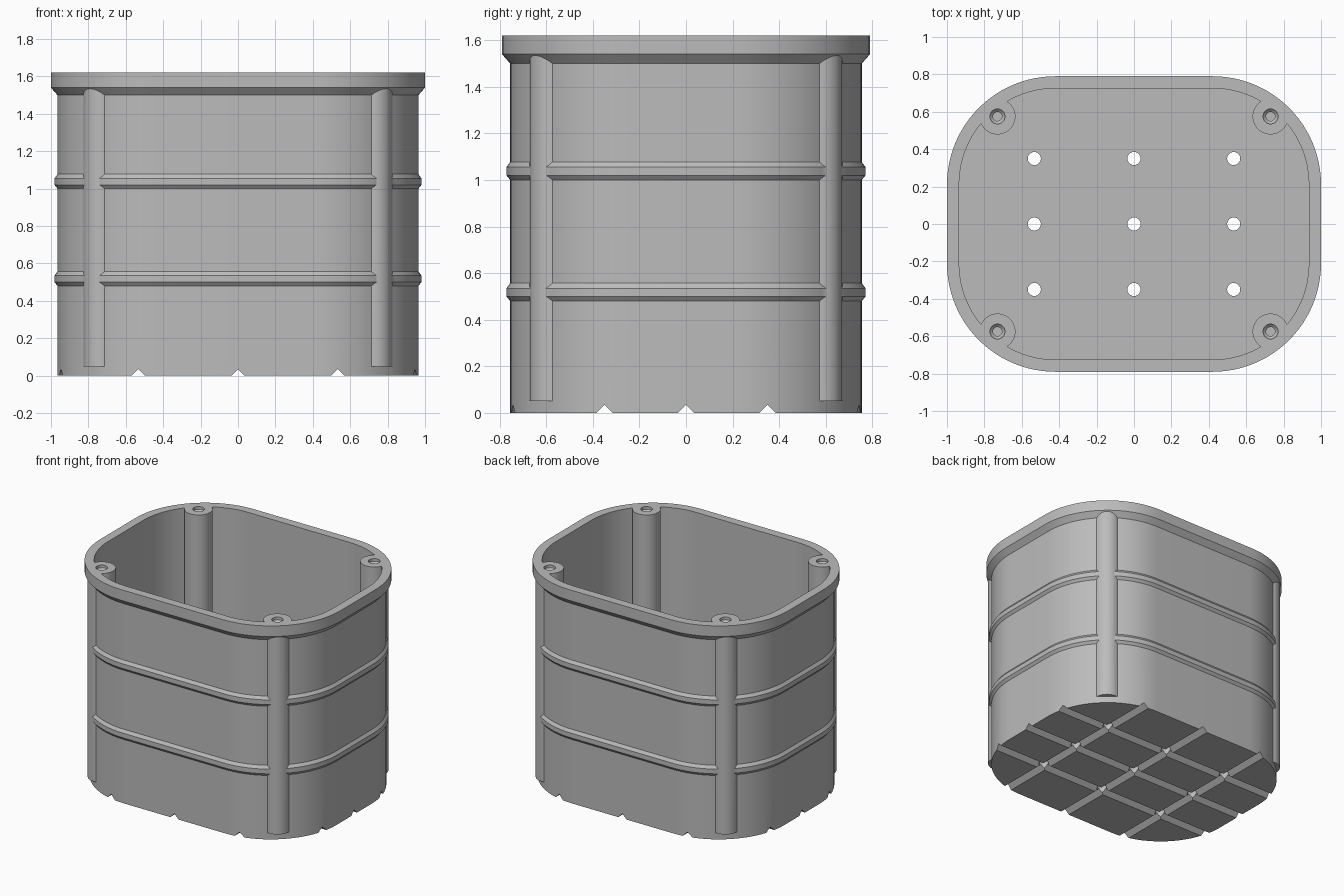
import bpy, bmesh, math
from mathutils import Matrix

if "Cube" in bpy.data.objects:
    bpy.data.objects.remove(bpy.data.objects["Cube"])

grey = bpy.data.materials.new("mid grey")
grey.diffuse_color = (0.5, 0.5, 0.5, 1)
grey.use_nodes = True
grey.node_tree.nodes["Principled BSDF"].inputs["Base Color"].default_value = grey.diffuse_color

CX, CY = 0.42, 0.21      # centres of the rounded corners
STEPS = 24               # segments per corner


def outline(r):
    """Rounded rectangle with corner radius r around the fixed corner centres."""
    pts = []
    for q, (sx, sy) in enumerate([(1, 1), (-1, 1), (-1, -1), (1, -1)]):
        for i in range(STEPS + 1):
            a = math.pi / 2 * (q + i / STEPS)
            pts.append((sx * CX + r * math.cos(a), sy * CY + r * math.sin(a)))
    return pts


def finish(bm, name):
    bmesh.ops.recalc_face_normals(bm, faces=bm.faces)
    me = bpy.data.meshes.new(name)
    bm.to_mesh(me)
    bm.free()
    me.materials.append(grey)
    ob = bpy.data.objects.new(name, me)
    bpy.context.collection.objects.link(ob)
    return ob


def loft(name, rings):
    """Skin a list of vertex rings and cap both ends."""
    bm = bmesh.new()
    loops = [[bm.verts.new(p) for p in ring] for ring in rings]
    n = len(loops[0])
    for a, b in zip(loops, loops[1:]):
        for i in range(n):
            j = (i + 1) % n
            bm.faces.new((a[i], a[j], b[j], b[i]))
    bm.faces.new(loops[0])
    bm.faces.new(loops[-1])
    return finish(bm, name)


def turned(name, x, y, profile, sides):
    """Round part from (radius, z) pairs."""
    ang = [2 * math.pi * i / sides for i in range(sides)]
    return loft(name, [[(x + r * math.cos(a), y + r * math.sin(a), z) for a in ang]
                       for r, z in profile])


def combine(target, tool, op):
    mod = target.modifiers.new(op, 'BOOLEAN')
    mod.operation, mod.solver, mod.object = op, 'EXACT', tool
    bpy.context.view_layer.objects.active = target
    bpy.ops.object.modifier_apply(modifier=mod.name)
    bpy.data.objects.remove(tool, do_unlink=True)


# Tub: outer wall with two raised bands, flared rim, cavity down to the floor
profile = [(0.545, 0)]
for z in (0.48, 1.0):
    profile += [(0.545, z), (0.561, z + 0.02), (0.561, z + 0.055), (0.545, z + 0.077)]
profile += [(0.545, 1.5), (0.58, 1.54), (0.58, 1.62), (0.515, 1.62), (0.515, 0.06)]
tub = loft("ribbed_tub", [[(x, y, z) for x, y in outline(r)] for r, z in profile])

# Corner screw posts, with countersunk pilot holes
corners = [(sx * 0.73, sy * 0.575) for sx in (1, -1) for sy in (1, -1)]
for x, y in corners:
    combine(tub, turned("screw_post", x, y, [(0.096, 0.05), (0.096, 1.62)], 48), 'UNION')
for x, y in corners:
    hole = [(0.024, 1.3), (0.024, 1.585), (0.04, 1.6), (0.04, 1.65)]
    combine(tub, turned("screw_hole", x, y, hole, 24), 'DIFFERENCE')

# V-shaped drainage grooves across the underside
section = [(-0.055, -0.02), (0.055, -0.02), (0, 0.035)]
for k in (-1, 0, 1):
    combine(tub, loft("groove_y", [[(k * 0.533 + u, e, z) for u, z in section]
                                   for e in (-1.2, 1.2)]), 'DIFFERENCE')
    combine(tub, loft("groove_x", [[(e, k * 0.35 + u, z) for u, z in section]
                                   for e in (-1.2, 1.2)]), 'DIFFERENCE')

# Drain holes where the grooves cross
for i in (-1, 0, 1):
    for j in (-1, 0, 1):
        combine(tub, turned("drain_hole", i * 0.533, j * 0.35,
                            [(0.035, -0.1), (0.035, 0.15)], 24), 'DIFFERENCE')

bpy.ops.object.select_all(action='DESELECT')
tub.select_set(True)
bpy.context.view_layer.objects.active = tub
bpy.ops.object.shade_smooth_by_angle(angle=math.radians(25))
